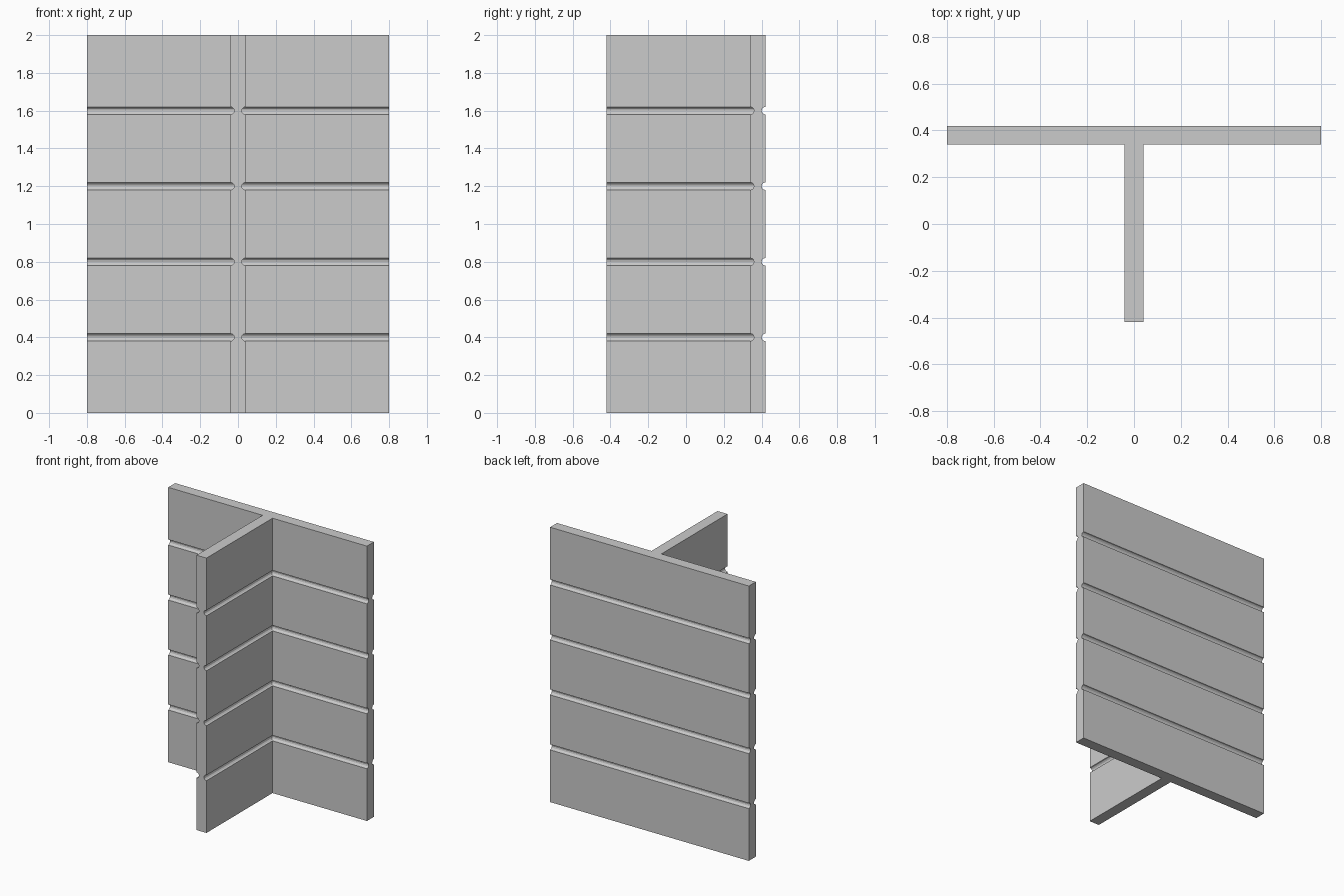
import bpy, bmesh, math

if "Cube" in bpy.data.objects:
    bpy.data.objects.remove(bpy.data.objects["Cube"])

HALF_W, HALF_D, HALF_T = 0.8, 0.42, 0.04   # flange half width, half depth, half wall thickness
HEIGHT, GROOVE_R, STEPS = 2.0, 0.02, 6
GROOVES = [0.4, 0.8, 1.2, 1.6]


def t_section(d):
    """T outline with the wall faces pulled in by d; the wall ends stay put."""
    inner, back = HALF_D - 2 * HALF_T + d, HALF_D - d
    t = HALF_T - d
    right = [(t, -HALF_D), (t, inner), (HALF_W, inner), (HALF_W, back)]
    return right + [(-x, y) for x, y in reversed(right)]


# height / inset pairs: half-round grooves at regular heights
levels = [(0, 0)]
for z in GROOVES:
    for i in range(STEPS + 1):
        a = math.pi * i / STEPS
        levels.append((z - GROOVE_R * math.cos(a), GROOVE_R * math.sin(a)))
levels.append((HEIGHT, 0))

# grooved T-shaped wall lofted through the levels
bm = bmesh.new()
rings = [[bm.verts.new((x, y, z)) for x, y in t_section(d)] for z, d in levels]
for lo, hi in zip(rings, rings[1:]):
    for i in range(8):
        j = (i + 1) % 8
        bm.faces.new((lo[i], lo[j], hi[j], hi[i]))
bm.faces.new(rings[-1])
bm.faces.new(rings[0][::-1])
bmesh.ops.recalc_face_normals(bm, faces=bm.faces)

mesh = bpy.data.meshes.new("grooved_t_wall")
bm.to_mesh(mesh)
bm.free()
bpy.context.collection.objects.link(bpy.data.objects.new("grooved_t_wall", mesh))
